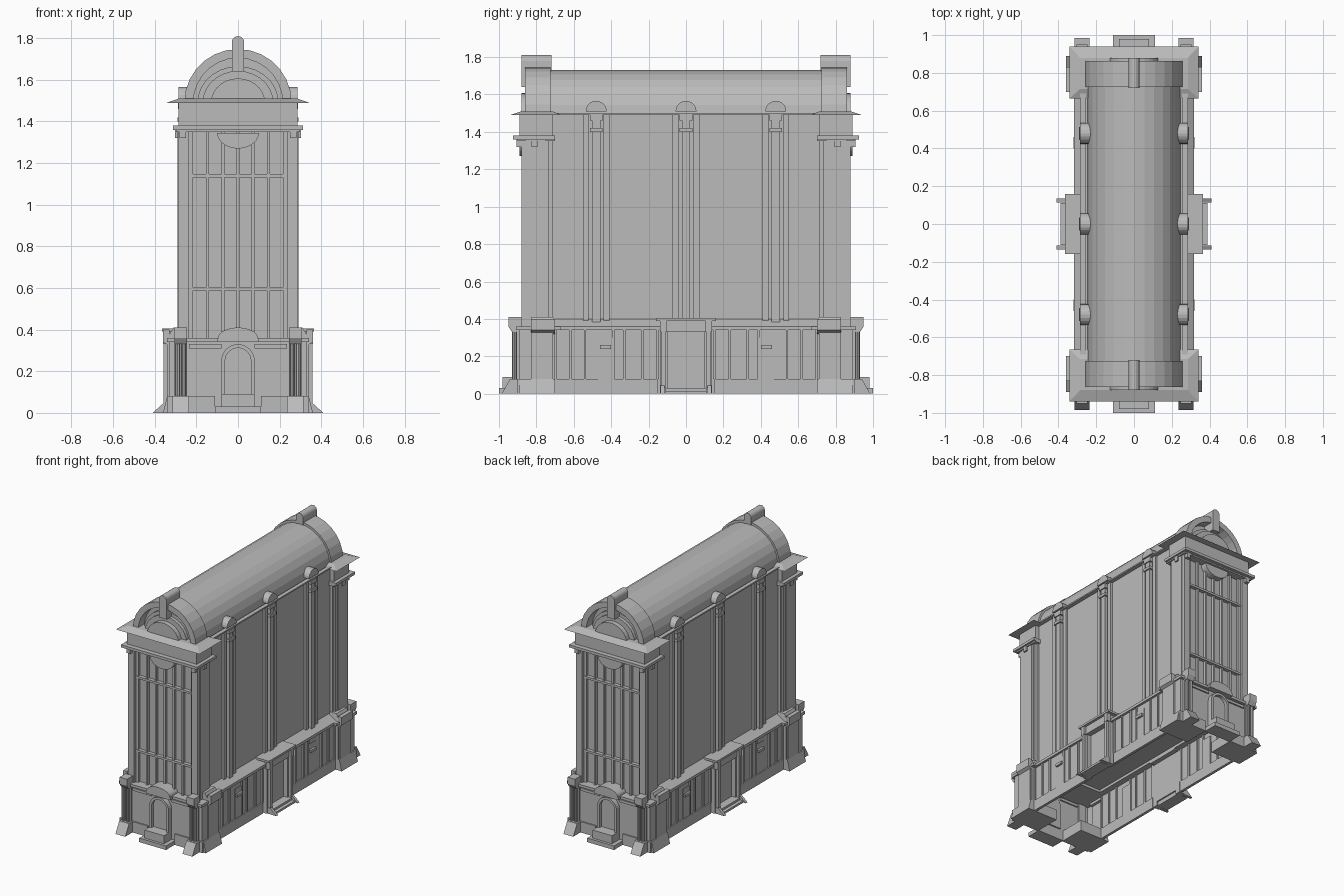
import bpy, bmesh, math

cube = bpy.data.objects.get("Cube")
if cube:
    bpy.data.objects.remove(cube, do_unlink=True)

stone = bpy.data.materials.new("grey_stone")
stone.use_nodes = True
GREY = (0.5, 0.5, 0.5, 1)
stone.diffuse_color = GREY
stone.node_tree.nodes["Principled BSDF"].inputs["Base Color"].default_value = GREY

# Main levels (z)
GROUND, FOOT_TOP, BASE_TOP, CAP_TOP = 0, 0.08, 0.36, 0.41
LEDGE, CORNICE = 1.37, 1.49
# Main wall faces: x for the sides, y for the ends
ANNEX, BLOCK, TOWER, PIER = 0.3, 0.33, 0.255, 0.285
BASE_END, TOWER_END, PIER_END = 0.89, 0.84, 0.88
# Where the end blocks begin along y
END_START = 0.7
THIN = 0.01


def span(half, centre=0):
    return centre - half, centre + half


def proud(face, depth=THIN):
    """Interval that stands out of a wall face by the given depth."""
    return face - THIN, face + depth


def rect(u, v):
    return [(u[0], v[0]), (u[1], v[0]), (u[1], v[1]), (u[0], v[1])]


def arc(radius, level, rise=None, centre=0, steps=14):
    """Half-round profile on a flat base; a negative rise hangs down."""
    rise = rise or radius
    turns = [math.pi * i / steps for i in range(steps + 1)]
    return [(centre + radius * math.cos(t), level + rise * math.sin(t)) for t in turns]


def hood(outer, inner, level):
    return arc(outer, level) + arc(inner, level)[::-1]


def place(axis, point, depth):
    point = list(point)
    point.insert("xyz".index(axis), depth)
    return point


def prism(name, profile, axis, reach, mirror="", end=None, floor=True):
    """Extrude a profile, tapering to 'end' if given, and mirror it over x and/or y."""
    bm = bmesh.new()
    for sx in ((1, -1) if "x" in mirror else (1,)):
        for sy in ((1, -1) if "y" in mirror else (1,)):
            rings = []
            for points, depth in zip((profile, end or profile), reach):
                spots = [place(axis, p, depth) for p in points]
                rings.append([bm.verts.new((x * sx, y * sy, z)) for x, y, z in spots])
            near, far = rings
            for i in range(len(near)):
                bm.faces.new((near[i - 1], near[i], far[i], far[i - 1]))
            bm.faces.new(far)
            if floor:
                bm.faces.new(near[::-1])
    bmesh.ops.recalc_face_normals(bm, faces=bm.faces)
    mesh = bpy.data.meshes.new(name)
    bm.to_mesh(mesh)
    bm.free()
    mesh.materials.append(stone)
    bpy.context.collection.objects.link(bpy.data.objects.new(name, mesh))


def box(name, x, y, z, mirror="xy"):
    prism(name, rect(x, y), "z", z, mirror)


def taper(name, x, y, z, top_x, top_y, mirror="xy"):
    prism(name, rect(x, y), "z", z, mirror, end=rect(top_x, top_y))


# Base: a hollow shell with wider end blocks, open underneath
side = [(ANNEX, -END_START), (ANNEX, END_START), (BLOCK, END_START), (BLOCK, BASE_END)]
side.insert(0, (BLOCK, -END_START))
side.insert(0, (BLOCK, -BASE_END))
plan = side + [(-x, -y) for x, y in side]
prism("base_walls", plan, "z", (GROUND, BASE_TOP), floor=False)
box("base_plinth", proud(ANNEX), (0.15, END_START), (GROUND, FOOT_TOP))
eave_low = BASE_TOP - 0.02
prism("annex_roof", [(TOWER, 0.4), (0.317, BASE_TOP), (0.317, eave_low), (TOWER, eave_low)],
      "y", span(END_START), "x")
for y in (0.15, 0.235, 0.33, 0.39, 0.54, 0.62, END_START):
    box("base_strip", proud(ANNEX), span(THIN / 1.5, y), (FOOT_TOP, eave_low))
box("side_door", proud(ANNEX, THIN / 2), span(0.04, 0.43), (FOOT_TOP, 0.3))
box("side_door_lamp", proud(ANNEX, 2 * THIN), span(0.03, 0.43), span(THIN, 0.25))

# Corner piers of the base
box("end_roof_slab", span(BLOCK + THIN), (END_START - 0.03, BASE_END + 0.02),
    (eave_low, BASE_TOP), "y")
box("end_plinth", (0.11, BLOCK + THIN), (END_START, BASE_END + THIN), (GROUND, FOOT_TOP))
pier_y = span(0.06, 0.77)
cap_y = span(0.065, 0.765)
taper("side_pier_roof", (TOWER, 0.34), cap_y, (BASE_TOP, CAP_TOP), (TOWER, 0.31), pier_y)
box("side_pier", proud(BLOCK), pier_y, (FOOT_TOP, eave_low))
taper("side_pier_bracket", (ANNEX, BLOCK), cap_y, span(THIN, BLOCK), (ANNEX, BASE_TOP), cap_y)
box("side_pier_cap", (BLOCK, BASE_TOP), cap_y, (eave_low, 0.4))
taper("corner_foot", (ANNEX, BASE_TOP), (END_START, BASE_END), (GROUND, FOOT_TOP),
      (ANNEX, BLOCK + THIN), (END_START, BASE_END))
front_x = span(0.03, 0.275)
taper("front_pier_foot", span(0.04, 0.275), (BASE_END, 0.985), (GROUND, FOOT_TOP),
      span(0.04, 0.275), (BASE_END, 0.94))
box("front_pier", front_x, proud(BASE_END, 0.015), (FOOT_TOP, eave_low))
for x in span(0.015, 0.275):
    ring = arc(0.011, 0.918, centre=x, steps=4)
    ring += arc(0.011, 0.918, -0.011, centre=x, steps=4)[-2:0:-1]
    prism("front_column", ring, "z", (FOOT_TOP, eave_low), "xy")
taper("front_pier_flare", front_x, proud(BASE_END, 0.04), (BLOCK, BASE_TOP),
      front_x, proud(BASE_END, 0.06))
box("front_pier_cap", front_x, proud(BASE_END, 0.06), (BASE_TOP, CAP_TOP))

# End doorways with a rounded pediment
door_half, frame_half, spring = 0.062, 0.08, 0.25
box("end_step", span(0.11), (BASE_END, 1), (GROUND, 0.03), "y")
box("end_landing", span(frame_half), (BASE_END, 0.98), (GROUND, 0.09), "y")
prism("end_door_frame", hood(frame_half, door_half, spring), "y", proud(BASE_END, 0.035), "y")
box("end_door_jamb", (door_half, frame_half), proud(BASE_END, 0.035), (FOOT_TOP, spring))
door = arc(door_half, spring) + [(-door_half, FOOT_TOP), (door_half, FOOT_TOP)]
prism("end_door", door, "y", proud(BASE_END), "y")
prism("end_pediment", arc(0.095, BASE_TOP, 0.05), "y", (TOWER_END, 0.935), "y")
box("end_door_lintel", span(0.1), proud(BASE_END, 0.045), (eave_low, BASE_TOP), "y")
box("end_wall_rail", (frame_half, 0.235), proud(BASE_END), span(THIN, 0.32))

# Side portals
box("portal_slab", (TOWER, 0.365), span(0.16), (0.39, 0.405), "x")
box("portal_frieze", (TOWER, 0.345), span(0.13), (BLOCK, 0.39), "x")
box("portal_bracket", (BLOCK, BASE_TOP), span(0.017, 0.122), (BLOCK, 0.39))
box("portal_jamb", proud(ANNEX, 0.035), span(0.02, 0.12), (GROUND, BLOCK))
box("portal_column", span(THIN, 0.348), span(THIN, 0.12), (0.03, BLOCK))
box("portal_door", proud(ANNEX, THIN / 2), span(0.1), (0.03, BLOCK), "x")
box("portal_landing", (ANNEX, 0.365), span(0.11), (GROUND, 0.03), "x")
box("portal_step", (ANNEX, 0.39), span(0.11), (GROUND, 0.015), "x")
taper("portal_cheek", (ANNEX, CAP_TOP), span(THIN, 0.125), (GROUND, 0.045),
      (ANNEX, BASE_TOP), span(THIN, 0.125))

# Tower body, corner piers and end window grid
shaft = (BASE_TOP, LEDGE)
box("tower_core", span(TOWER), span(TOWER_END), (BASE_TOP, CORNICE), "")
box("corner_pier", (0.235, PIER), (0.735, PIER_END), shaft)
box("corner_pier_back", (0.235, 0.272), (0.715, 0.735), shaft)
box("corner_pier_rib", proud(PIER, THIN / 2), span(0.05, 0.805), shaft)
box("corner_pier_inner", (0.215, 0.24), proud(TOWER_END, 0.02), shaft)
for i in range(-2, 3):
    box("window_mullion", span(0.007, i * 0.073), proud(TOWER_END, 0.02), shaft, "y")
for z in (0.595, 1.14):
    box("window_transom", span(0.235), proud(TOWER_END, 0.027), span(0.008, z), "y")

# Side pilasters with rounded caps
rise = (0.38, CORNICE)
for y in (-0.48, 0, 0.48):
    for edge in span(0.056, y):
        box("pilaster_edge", proud(TOWER, 0.015), span(0.016, edge), rise, "x")
    box("pilaster_shaft", proud(TOWER, 0.025), span(0.022, y), rise, "x")
    box("pilaster_collar", proud(TOWER, 0.035), span(0.034, y), span(THIN, LEDGE + 0.04), "x")
    box("pilaster_capital", proud(TOWER, 0.033), span(0.034, y), (CORNICE - 0.03, CORNICE), "x")
    prism("pilaster_cap", arc(0.056, 1.51, centre=y, steps=10), "x", (0.2, PIER), "x")
box("eave", (TOWER, PIER), span(END_START), (CORNICE, CORNICE + THIN), "x")

# End entablatures
box("lower_cornice", span(0.312), (END_START, 0.925), span(THIN, LEDGE), "y")
box("lower_cornice_bed", span(0.298), (END_START, 0.9), (LEDGE - 0.02, LEDGE), "y")
box("entablature", span(PIER), (0.715, BASE_END), (LEDGE, CORNICE), "y")
taper("upper_cornice", span(0.342), (0.665, 0.94), (CORNICE, CORNICE + 0.02),
      span(PIER), (0.715, PIER_END), "y")
box("side_bracket", proud(PIER, 0.017), span(0.015, 0.81), span(0.02, LEDGE - 0.03))
box("front_bracket", span(0.015, 0.265), proud(PIER_END, 0.025), span(0.02, LEDGE - 0.03))
prism("hanging_lunette", arc(0.1, LEDGE - 0.025, -0.075), "y", (TOWER_END, BASE_END), "y")

# Barrel roof and end arches
prism("barrel_roof", arc(0.245, CORNICE, 0.24), "y", span(0.79))
prism("end_arch", hood(0.258, 0.215, CORNICE), "y", (0.725, 0.862), "y")
for radius, face in ((0.195, 0.82), (0.17, 0.845), (0.13, PIER_END)):
    prism("tympanum_ring", arc(radius, CORNICE, radius * 0.9), "y", (END_START, face), "y")
key = arc(0.03, 1.78, steps=8) + [(-0.03, 1.64), (0.03, 1.64)]
prism("keystone", key, "y", (0.72, PIER_END), "y")
